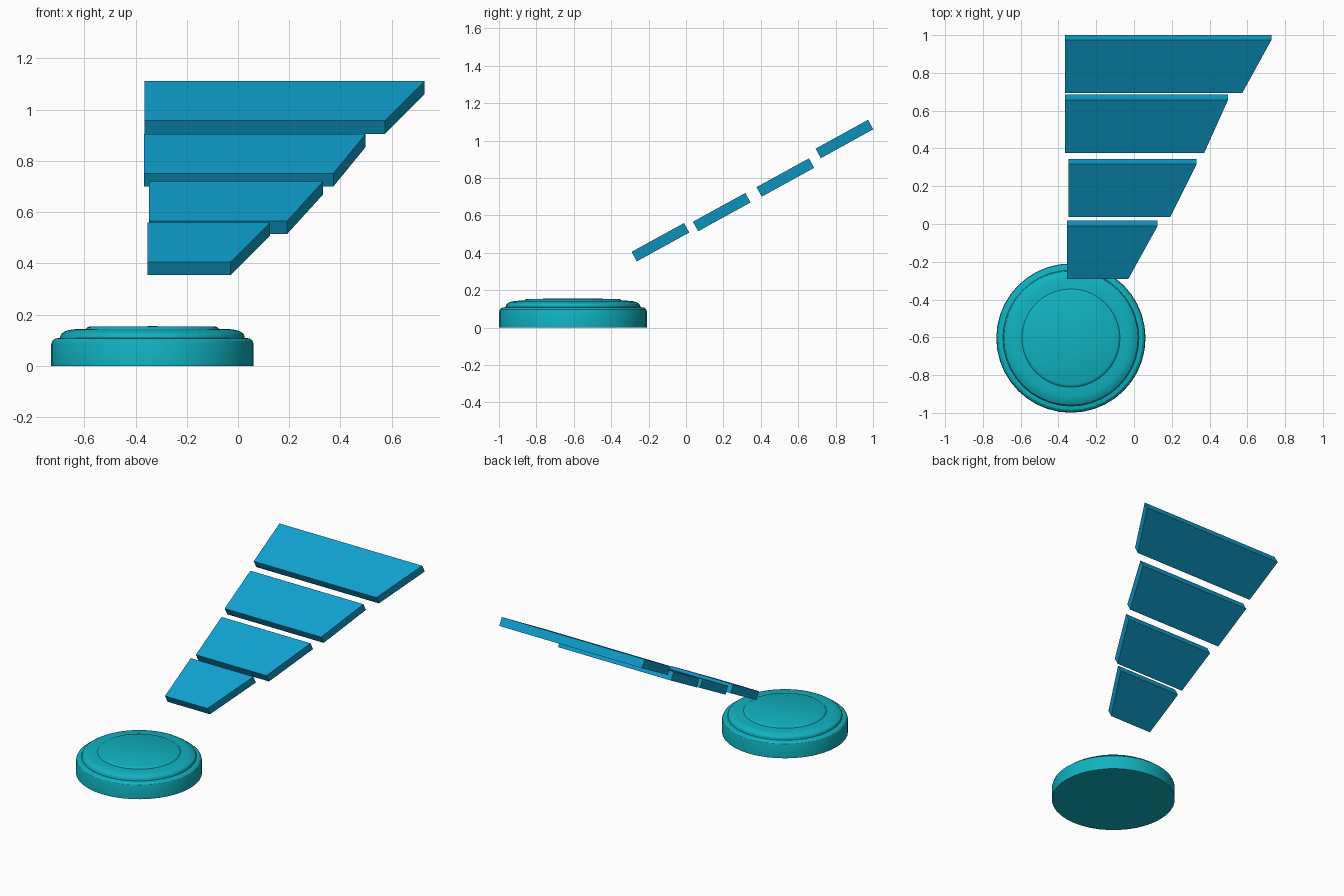
import bpy, bmesh, math
from mathutils import Matrix, Vector

if "Cube" in bpy.data.objects:
    bpy.data.objects.remove(bpy.data.objects["Cube"])


def material(name, colour):
    m = bpy.data.materials.new(name)
    m.diffuse_color = colour
    m.use_nodes = True
    m.node_tree.nodes["Principled BSDF"].inputs["Base Color"].default_value = m.diffuse_color
    return m


def make_object(name, bm, mat):
    bmesh.ops.recalc_face_normals(bm, faces=bm.faces[:])
    mesh = bpy.data.meshes.new(name)
    bm.to_mesh(mesh)
    bm.free()
    mesh.materials.append(mat)
    obj = bpy.data.objects.new(name, mesh)
    bpy.context.collection.objects.link(obj)
    return obj


teal = material("teal", (0.005, 0.45, 0.53, 1))
blue = material("blue", (0.005, 0.35, 0.62, 1))

# Round stepped base: lathe profile (radius, height)
profile = [(0, 0), (0.395, 0), (0.395, 0.085), (0.391, 0.098), (0.380, 0.107),
           (0.360, 0.110), (0.360, 0.115), (0.354, 0.127), (0.338, 0.137),
           (0.310, 0.143), (0.260, 0.145), (0.255, 0.150), (0.245, 0.154),
           (0, 0.155)]
bm = bmesh.new()
verts = [bm.verts.new((r, 0, z)) for r, z in profile]
edges = [bm.edges.new(pair) for pair in zip(verts, verts[1:])]
bmesh.ops.spin(bm, geom=verts + edges, axis=(0, 0, 1), cent=(0, 0, 0),
               angle=math.tau, steps=40, use_merge=True)
bmesh.ops.remove_doubles(bm, verts=bm.verts[:], dist=1e-4)
base = make_object("round_base", bm, teal)
base.location = (-0.334, -0.604, 0)
bpy.context.view_layer.objects.active = base
base.select_set(True)
bpy.ops.object.shade_smooth_by_angle(angle=math.radians(30))

# Sloping signal bars: left x, right x at front, right x at back, top front y and z
bars = [(-0.354, -0.030, 0.125, -0.291, 0.405),
        (-0.348, 0.192, 0.332, 0.037, 0.566),
        (-0.366, 0.372, 0.498, 0.377, 0.751),
        (-0.365, 0.573, 0.727, 0.693, 0.957)]
LENGTH, THICK = 0.320, 0.058
tilt = Matrix.Rotation(math.radians(28.8), 4, 'X')
for i, (left, front, back, y, z) in enumerate(bars, 1):
    bm = bmesh.new()
    outline = [(left, 0), (front, 0), (back, LENGTH), (left, LENGTH)]
    face = bm.faces.new([bm.verts.new((px, py, 0)) for px, py in outline])
    extruded = bmesh.ops.extrude_face_region(bm, geom=[face], use_keep_orig=True)
    moved = [g for g in extruded["geom"] if isinstance(g, bmesh.types.BMVert)]
    bmesh.ops.translate(bm, verts=moved, vec=(0, 0, -THICK))
    bmesh.ops.transform(bm, matrix=Matrix.Translation(Vector((0, y, z))) @ tilt,
                        verts=bm.verts[:])
    make_object(f"signal_bar_{i}", bm, blue)
